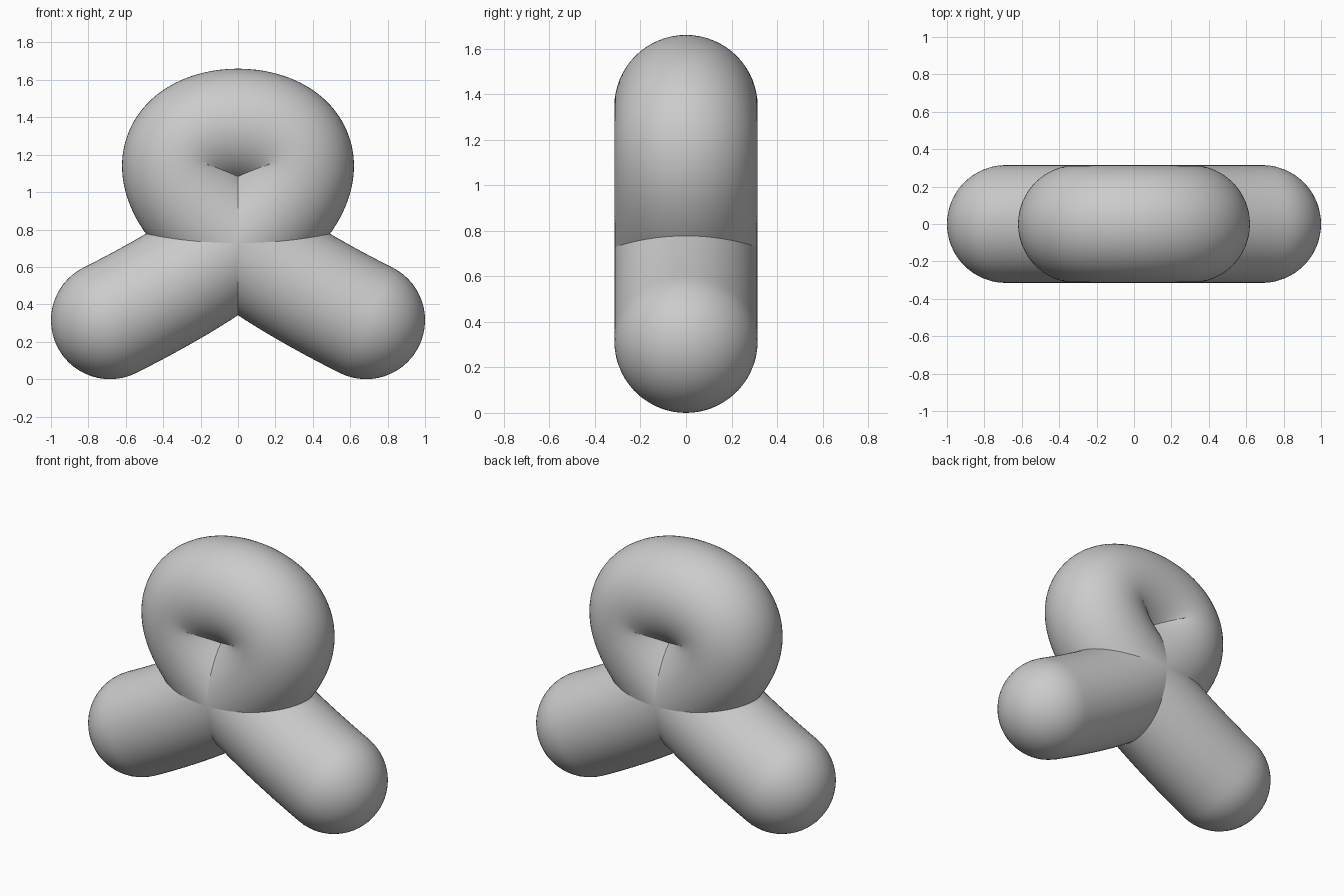
import bpy, bmesh, math
from mathutils import Vector

if "Cube" in bpy.data.objects:
    bpy.data.objects.remove(bpy.data.objects["Cube"])

R = 0.315      # tube radius
SIDES = 64
STEPS = 180
CAP = 14

# One cubic curve whose handles cross, making the loop
P = [Vector(p) for p in ((-0.685, 0, 0.315), (2.05, 0, 1.688),
                         (-2.05, 0, 1.688), (0.685, 0, 0.315))]


def point(t):
    s = 1 - t
    return P[0]*s**3 + P[1]*3*s*s*t + P[2]*3*s*t*t + P[3]*t**3


def tangent(t):
    s = 1 - t
    return ((P[1]-P[0])*s*s + (P[2]-P[1])*2*s*t + (P[3]-P[2])*t*t).normalized()


# Stations along the tube: centre, direction, radius (rounded ends included)
stations = []
for i in range(1, CAP):
    a = math.pi/2 * i/CAP
    stations.append((P[0] - tangent(0)*R*math.cos(a), tangent(0), R*math.sin(a)))
for i in range(STEPS + 1):
    t = i/STEPS
    stations.append((point(t), tangent(t), R))
for i in range(CAP - 1, 0, -1):
    a = math.pi/2 * i/CAP
    stations.append((P[3] + tangent(1)*R*math.cos(a), tangent(1), R*math.sin(a)))

# Skin the rings and close the ends
bm = bmesh.new()
side = Vector((0, 1, 0))
rings = []
for c, d, r in stations:
    n = side.cross(d)
    rings.append([bm.verts.new(c + (n*math.cos(a) + side*math.sin(a))*r)
                  for a in (2*math.pi*k/SIDES for k in range(SIDES))])
for r0, r1 in zip(rings, rings[1:]):
    for k in range(SIDES):
        j = (k + 1) % SIDES
        bm.faces.new((r0[k], r1[k], r1[j], r0[j]))
first = bm.verts.new(P[0] - tangent(0)*R)
last = bm.verts.new(P[3] + tangent(1)*R)
for k in range(SIDES):
    j = (k + 1) % SIDES
    bm.faces.new((first, rings[0][k], rings[0][j]))
    bm.faces.new((last, rings[-1][j], rings[-1][k]))

# Make sure the outside faces outward
if bm.calc_volume(signed=True) < 0:
    bmesh.ops.reverse_faces(bm, faces=bm.faces)
for f in bm.faces:
    f.smooth = True

mesh = bpy.data.meshes.new("looped_tube")
bm.to_mesh(mesh)
bm.free()
bpy.context.collection.objects.link(bpy.data.objects.new("looped_tube", mesh))
